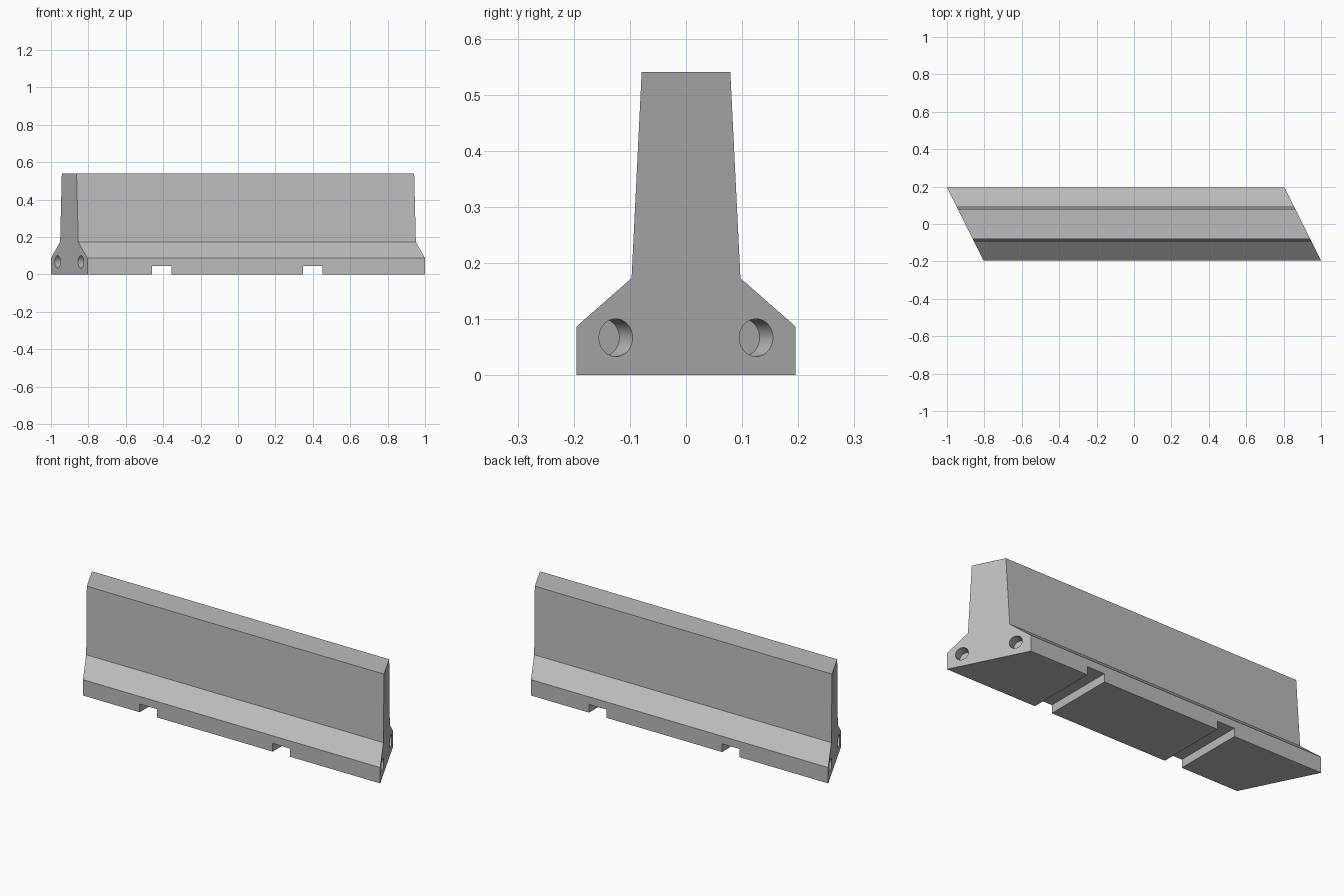
import bpy, bmesh, math
from mathutils import Matrix, Vector

cube = bpy.data.objects.get("Cube")
if cube:
    bpy.data.objects.remove(cube, do_unlink=True)

HALF_LENGTH = 0.9025
SKEW = -0.5          # x shift per unit of y, slants both ends

concrete = bpy.data.materials.new("concrete_grey")
concrete.use_nodes = True
colour = (0.5, 0.5, 0.5, 1)
concrete.diffuse_color = colour
concrete.node_tree.nodes["Principled BSDF"].inputs["Base Color"].default_value = colour


def make_object(name, bm):
    bmesh.ops.recalc_face_normals(bm, faces=bm.faces)
    mesh = bpy.data.meshes.new(name)
    bm.to_mesh(mesh)
    bm.free()
    mesh.materials.append(concrete)
    obj = bpy.data.objects.new(name, mesh)
    bpy.context.collection.objects.link(obj)
    return obj


def cut(target, cutter):
    mod = target.modifiers.new(cutter.name, "BOOLEAN")
    mod.operation = "DIFFERENCE"
    mod.solver = "EXACT"
    mod.object = cutter
    bpy.context.view_layer.objects.active = target
    bpy.ops.object.modifier_apply(modifier=mod.name)
    bpy.data.objects.remove(cutter, do_unlink=True)


# Barrier body: mirrored cross-section, extruded between two slanted ends
side = [(0.195, 0), (0.195, 0.087), (0.097, 0.173), (0.079, 0.54)]
section = side + [(-y, z) for y, z in reversed(side)]
bm = bmesh.new()
ends = [[bm.verts.new((s * HALF_LENGTH + SKEW * y, y, z)) for y, z in section]
        for s in (-1, 1)]
for ring in ends:
    bm.faces.new(ring)
count = len(section)
for i in range(count):
    j = (i + 1) % count
    bm.faces.new((ends[0][i], ends[0][j], ends[1][j], ends[1][i]))
barrier = make_object("barrier_body", bm)

# Lifting slots straight across the underside
for x in (-0.408, 0.4):
    bm = bmesh.new()
    bmesh.ops.create_cube(bm, size=1, matrix=Matrix.Translation((x, 0, 0))
                          @ Matrix.Diagonal((0.105, 1, 0.09, 1)))
    cut(barrier, make_object("slot_cutter", bm))

# Blind connection holes, square to each slanted end
normal = Vector((1, -SKEW, 0)).normalized()
turn = normal.to_track_quat("Z", "Y").to_matrix().to_4x4()
for s in (-1, 1):
    for y in (-0.125, 0.125):
        centre = Vector((s * HALF_LENGTH + SKEW * y, y, 0.067))
        bm = bmesh.new()
        bmesh.ops.create_cone(bm, cap_ends=True, segments=48, radius1=0.0335,
                              radius2=0.0335, depth=0.106,
                              matrix=Matrix.Translation(centre) @ turn)
        cut(barrier, make_object("hole_cutter", bm))

# Smooth hole walls, sharp concrete edges
bpy.ops.object.select_all(action="DESELECT")
barrier.select_set(True)
bpy.context.view_layer.objects.active = barrier
bpy.ops.object.shade_smooth_by_angle(angle=math.radians(20))
